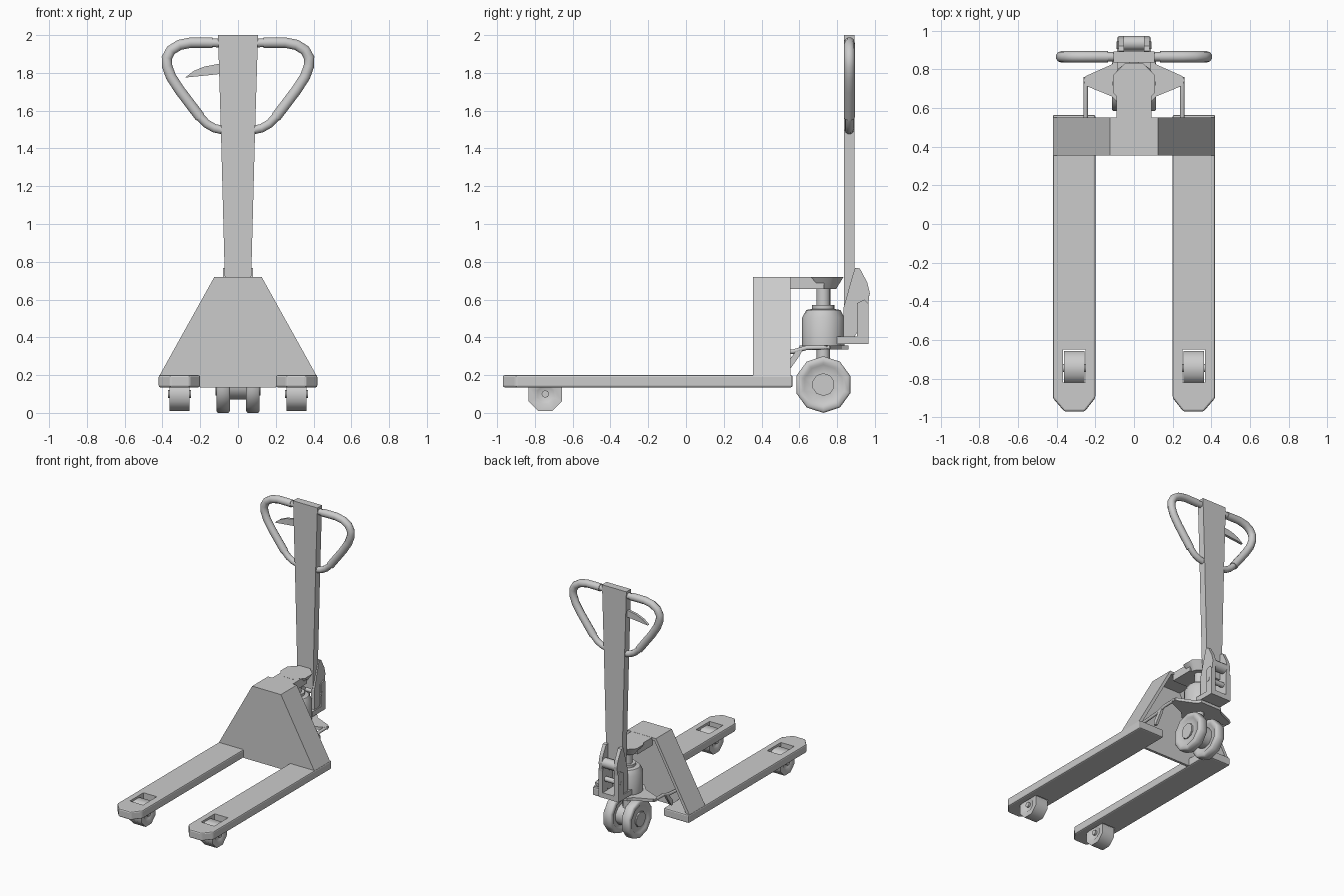
import bpy, bmesh, math
from mathutils import Vector, Matrix

if "Cube" in bpy.data.objects:
    bpy.data.objects.remove(bpy.data.objects["Cube"])


def finish(name, bm, smooth=False):
    bmesh.ops.recalc_face_normals(bm, faces=bm.faces)
    me = bpy.data.meshes.new(name)
    bm.to_mesh(me)
    bm.free()
    ob = bpy.data.objects.new(name, me)
    bpy.context.collection.objects.link(ob)
    if smooth:
        bpy.ops.object.select_all(action='DESELECT')
        ob.select_set(True)
        bpy.context.view_layer.objects.active = ob
        bpy.ops.object.shade_smooth_by_angle(angle=math.radians(50))
    return ob


def prism(name, pts, axis, lo, hi, bevel=0):
    """Extrude a 2D outline along an axis (0 = x, 1 = y, 2 = z)."""
    bm = bmesh.new()
    place = lambda p, h: [(h, p[0], p[1]), (p[0], h, p[1]), (p[0], p[1], h)][axis]
    a = [bm.verts.new(place(p, lo)) for p in pts]
    b = [bm.verts.new(place(p, hi)) for p in pts]
    bm.faces.new(a)
    bm.faces.new(b)
    for i in range(len(pts)):
        j = (i + 1) % len(pts)
        bm.faces.new((a[i], a[j], b[j], b[i]))
    ob = finish(name, bm)
    if bevel:
        m = ob.modifiers.new("bevel", 'BEVEL')
        m.width, m.segments = bevel, 2
    return ob


def box(name, x0, x1, y0, y1, z0, z1):
    return prism(name, [(x0, y0), (x1, y0), (x1, y1), (x0, y1)], 2, z0, z1)


def lathe(name, prof, n, loc, along_x=False, phase=0.0):
    """Revolve (radius, height) points; capped at both ends."""
    bm = bmesh.new()
    rings = [[bm.verts.new((r * math.cos(phase + k * math.tau / n),
                            r * math.sin(phase + k * math.tau / n), h))
              for k in range(n)] for r, h in prof]
    for a, b in zip(rings, rings[1:]):
        for k in range(n):
            bm.faces.new((a[k], a[(k + 1) % n], b[(k + 1) % n], b[k]))
    bm.faces.new(rings[0])
    bm.faces.new(rings[-1])
    M = Matrix.Rotation(math.pi / 2, 4, 'Y') if along_x else Matrix()
    bm.transform(Matrix.Translation(Vector(loc)) @ M)
    return finish(name, bm, True)


def tube(name, pts, r, sides=3):
    cu = bpy.data.curves.new(name, 'CURVE')
    cu.dimensions = '3D'
    cu.bevel_depth, cu.bevel_resolution, cu.use_fill_caps = r, sides, True
    sp = cu.splines.new('POLY')
    sp.points.add(len(pts) - 1)
    for p, q in zip(sp.points, pts):
        p.co = (*q, 1)
    sp.use_smooth = True
    ob = bpy.data.objects.new(name, cu)
    bpy.context.collection.objects.link(ob)


for s in (-1, 1):
    side = "left" if s < 0 else "right"
    # fork with a wheel opening
    fork = prism(f"fork_{side}", [(s * x, y) for x, y in (
        (.20, .565), (.20, -.90), (.255, -.97), (.36, -.97), (.42, -.90), (.42, .565))],
        2, .135, .20, .01)
    cut = box(f"fork_cutter_{side}", s * .31 - .058, s * .31 + .058, -.82, -.65, .05, .3)
    cut.hide_render = True
    cut.hide_viewport = True
    m = fork.modifiers.new("opening", 'BOOLEAN')
    m.operation, m.object, m.solver = 'DIFFERENCE', cut, 'EXACT'
    # load wheel, with recessed hubs
    lathe(f"load_wheel_{side}", [(.045, -.045), (.055, -.053), (.096, -.053),
          (.096, .053), (.055, .053), (.045, .045)], 8, (s * .31, -.745, .099), True, math.pi / 8)
    lathe(f"load_axle_{side}", [(.02, -.06), (.02, .06)], 8, (s * .31, -.745, .10), True)
    # steering wheel
    lathe(f"steer_wheel_{side}", [(.06, -.036), (.06, -.028), (.105, -.028), (.115, -.036),
          (.14, -.036), (.15, -.028), (.15, .028), (.14, .036), (.115, .036), (.105, .028),
          (.06, .028), (.06, .036)], 10, (s * .079, .727, .15), True)
    # sloped tower side panel
    prism(f"tower_side_{side}", [(s * x, z) for x, z in (
        (.42, .19), (.125, .72), (.10, .72), (.392, .19))], 1, .355, .552)
    # lift link and its bracket
    tube(f"lift_link_{side}", [(s * .25, .76, .347), (s * .25, .64, .345),
         (s * .25, .57, .325), (s * .25, .37, .31)], .012, 2)
    prism(f"link_bracket_{side}", [(.62, .34), (.60, .30), (.55, .23), (.53, .23), (.53, .26),
          (.585, .33)], 0, s * .24, s * .26)
    # handle pivot ears
    prism(f"pivot_ear_{side}", [(.835, .40), (.835, .56), (.88, .72), (.895, .768), (.92, .765),
          (.96, .69), (.972, .64), (.965, .57), (.92, .45), (.89, .40)], 0, s * .052, s * .08)
    prism(f"pivot_lug_{side}", [(.905, .40), (.965, .40), (.965, .58), (.945, .60), (.905, .58)],
          0, s * .05, s * .088)
    # loop handle half and its grip sleeve
    loop = [(.09, 1.958), (.18, 1.96), (.25, 1.96), (.31, 1.948), (.355, 1.92), (.377, 1.88),
            (.375, 1.835), (.355, 1.78), (.31, 1.71), (.20, 1.565), (.165, 1.53),
            (.125, 1.507), (.07, 1.495)]
    tube(f"handle_loop_{side}", [(s * x, .865, z) for x, z in loop], .024)
    grip = [p for p in loop if p[0] > .15][:-1]
    tube(f"handle_grip_{side}", [(s * .135, .865, 1.959)] + [(s * x, .865, z) for x, z in grip], .029)

# tower front and top panels
prism("tower_front", [(-.42, .19), (-.20, .19), (-.20, .135), (.20, .135), (.20, .19), (.42, .19),
      (.125, .72), (-.125, .72)], 1, .355, .375)
box("tower_top", -.12, .12, .36, .552, .70, .72)

# lift arm with a flared octagonal head
prism("lift_arm", [(-.09, .54), (.09, .54), (.09, .73), (-.09, .73)], 2, .655, .719)
lathe("lift_head", [(.075, .655), (.118, .72)], 8, (0, .725, 0), phase=math.pi / 8)

# hydraulic pump and steering stem
lathe("pump_body", [(.112, .355), (.112, .505), (.09, .545), (.06, .55), (.06, .57), (.037, .57),
      (.037, .67)], 16, (0, .727, 0))
lathe("steer_stem", [(.035, .20), (.035, .35)], 12, (0, .727, 0))
lathe("steer_hub", [(.08, -.05), (.08, .05)], 10, (0, .727, .15), True)
lathe("steer_axle", [(.058, -.118), (.058, .118)], 10, (0, .727, .15), True)

# winged base plate under the pump
wing = [(.25, .765), (.262, .745), (.25, .715), (.115, .66), (.06, .60)]
prism("base_plate", [(.09, .86), (.115, .825)] + wing +
      [(-x, y) for x, y in reversed(wing)] + [(-.115, .825), (-.09, .86)], 2, .335, .358)
box("pivot_base", -.088, .088, .80, .965, .365, .405)
lathe("pivot_roller", [(.038, -.052), (.038, .052)], 12, (0, .935, .63), True)
lathe("pivot_pin", [(.02, -.09), (.02, .09)], 8, (0, .925, .50), True)

# drawbar shaft and release lever
prism("drawbar", [(-.065, .56), (.065, .56), (.07, .72), (.09, 1.48), (.106, 2), (-.106, 2),
      (-.09, 1.48), (-.07, .72)], 1, .836, .893)
prism("release_lever", [(-.28, 1.775), (-.235, 1.81), (-.18, 1.833), (-.09, 1.85), (-.09, 1.795),
      (-.18, 1.785)], 1, .855, .875)
